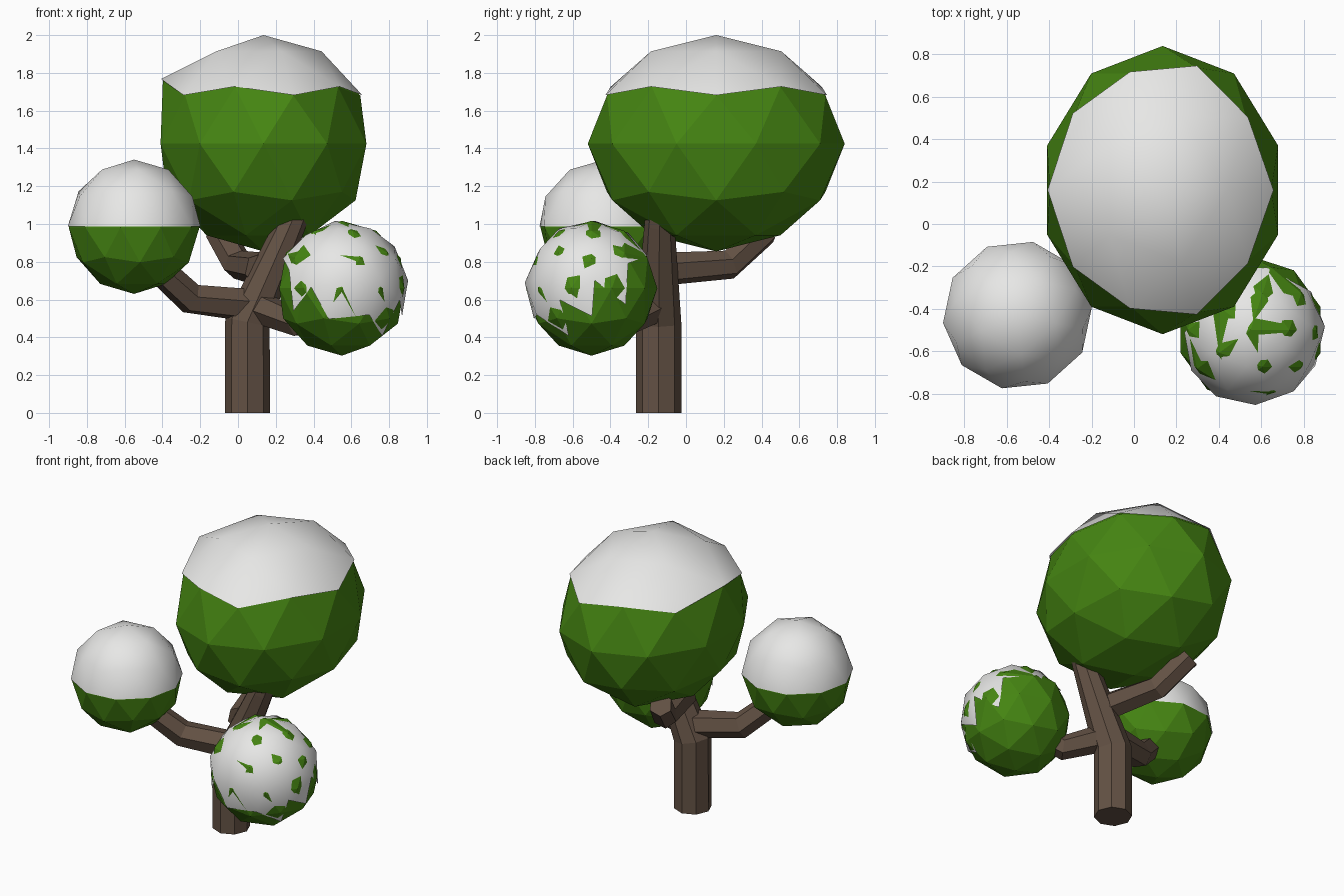
import bpy, bmesh
from math import cos, sin, pi, radians, atan2, degrees
from mathutils import Vector, Euler

cube = bpy.data.objects.get("Cube")
if cube:
    bpy.data.objects.remove(cube, do_unlink=True)


def material(name, colour):
    m = bpy.data.materials.new(name)
    m.use_nodes = True
    m.diffuse_color = (*colour, 1)
    bsdf = m.node_tree.nodes["Principled BSDF"]
    bsdf.inputs["Base Color"].default_value = (*colour, 1)
    bsdf.inputs["Roughness"].default_value = 0.9
    return m


LEAF = material("leaf green", (0.06, 0.235, 0.006))
SNOW = material("snow white", (0.8, 0.8, 0.79))
BARK = material("bark brown", (0.125, 0.083, 0.058))


def finish(bm, name, mat, smooth=False):
    me = bpy.data.meshes.new(name)
    bmesh.ops.recalc_face_normals(bm, faces=bm.faces)
    bm.to_mesh(me)
    bm.free()
    me.materials.append(mat)
    for p in me.polygons:
        p.use_smooth = smooth
    ob = bpy.data.objects.new(name, me)
    bpy.context.collection.objects.link(ob)
    return ob


def ball(name, mat, centre, radii, rotation=(0, 0, 0), keep=None, smooth=False, bulge=None):
    """Low-poly ball; keep(face centre) chooses the faces of a partial shell."""
    bm = bmesh.new()
    bmesh.ops.create_icosphere(bm, subdivisions=2, radius=1)
    turn = Euler([radians(a) for a in rotation]).to_matrix()
    for v in bm.verts:
        v.co = turn @ v.co
    if keep:
        drop = [f for f in bm.faces if not keep(f.calc_center_median())]
        bmesh.ops.delete(bm, geom=drop, context='FACES')
    for v in bm.verts:
        # One raised corner makes the crown slightly uneven
        lift = bulge if bulge and v.co.x < -0.8 and v.co.z > 0.4 else Vector()
        v.co = Vector(a * b for a, b in zip(v.co, radii)) + Vector(centre) + lift
    return finish(bm, name, mat, smooth)


def limb(name, points, radii, sides):
    """Tapered faceted tube along a path."""
    pts = [Vector(p) for p in points]
    bm = bmesh.new()
    rings = []
    for i, p in enumerate(pts):
        a, b = pts[max(i - 1, 0)], pts[min(i + 1, len(pts) - 1)]
        tangent = (b - p).normalized() + (p - a).normalized()
        q = Vector((0, 0, 1)).rotation_difference(tangent)
        if i == 0 and name == "trunk":
            q.identity()
        rings.append([bm.verts.new(p + q @ Vector((radii[i] * cos(2 * pi * k / sides),
                                                   radii[i] * sin(2 * pi * k / sides), 0)))
                      for k in range(sides)])
    for low, high in zip(rings, rings[1:]):
        for k in range(sides):
            n = (k + 1) % sides
            bm.faces.new((low[k], low[n], high[n], high[k]))
    bm.faces.new(rings[0])
    bm.faces.new(rings[-1])
    return finish(bm, name, BARK)


# Trunk and three branches
limb("trunk", [(0.05, -0.145, 0), (0.05, -0.145, 0.48), (0.28, -0.14, 1.0), (0.33, -0.13, 1.13)],
     [0.12, 0.12, 0.08, 0.075], 8)
limb("right_branch", [(0.06, -0.15, 0.57), (-0.25, -0.25, 0.605), (-0.46, -0.38, 0.8)],
     [0.09, 0.085, 0.075], 6)
limb("left_branch", [(0.08, -0.15, 0.57), (0.31, -0.32, 0.48), (0.48, -0.44, 0.6)],
     [0.09, 0.08, 0.075], 6)
limb("back_branch", [(0.12, -0.14, 0.76), (0.0, 0.23, 0.785), (-0.1, 0.42, 0.96)],
     [0.09, 0.08, 0.075], 6)

# Large crown with its snow cap
lift = Vector((-0.045, 0, 0.04))
CROWN = (0.135, 0.16, 1.425)
ball("crown", LEAF, CROWN, (0.573, 0.68, 0.57), bulge=lift)
ball("crown_snow", SNOW, CROWN, (0.585, 0.69, 0.575),
     keep=lambda c: c.z > 0.52, smooth=True, bulge=lift)

# Right foliage: half covered, with single triangles left bare along the rim
BARE = (-12, 24, 96, 168, -84)


def ragged_half(c):
    if c.z < 0:
        return False
    heading = degrees(atan2(c.x, -c.y))
    rim = c.z < 0.24
    return not (rim and any(abs(heading - a) < 9 for a in BARE))


ball("right_foliage", LEAF, (-0.55, -0.43, 0.982), (0.348, 0.348, 0.352), (0, 0, -12))
ball("right_foliage_snow", SNOW, (-0.55, -0.43, 0.987), (0.353, 0.353, 0.354), (0, 0, -12),
     keep=ragged_half, smooth=True)

# Left foliage: snow sits on one side and leaves break through it
SIDE = Vector((0.3, -0.5, 0.81))
ball("left_foliage", LEAF, (0.55, -0.5, 0.66), (0.348, 0.348, 0.357))
ball("left_foliage_snow", SNOW, (0.553, -0.505, 0.665), (0.35, 0.35, 0.355), (25, -14, 20),
     keep=lambda c: c.dot(SIDE) > 0.05, smooth=True)
